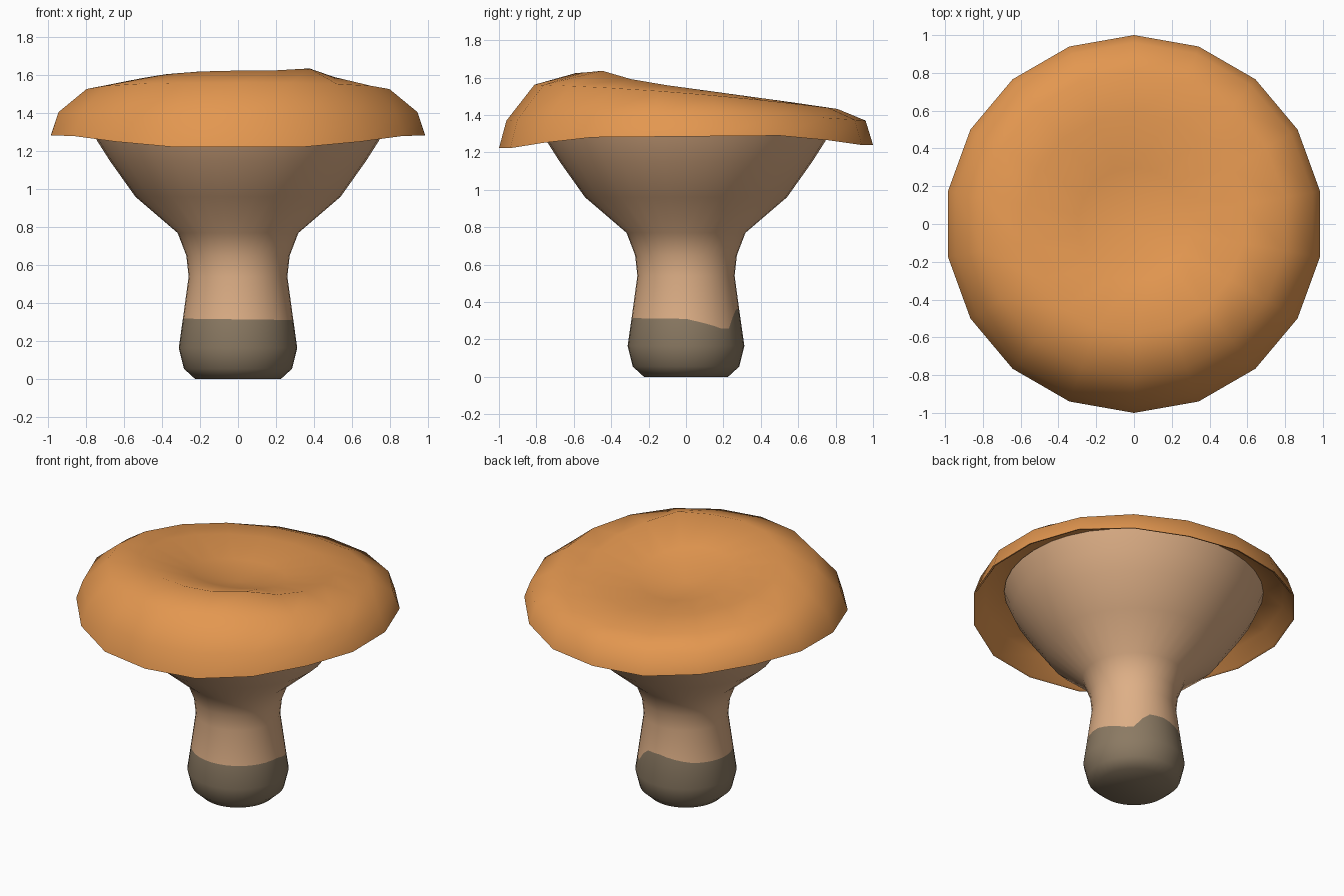
import bpy, math

if "Cube" in bpy.data.objects:
    bpy.data.objects.remove(bpy.data.objects["Cube"])


def material(name, rgb):
    m = bpy.data.materials.new(name)
    m.diffuse_color = (*rgb, 1)
    m.use_nodes = True
    m.node_tree.nodes["Principled BSDF"].inputs["Base Color"].default_value = m.diffuse_color
    return m


ORANGE = material("cap orange", (0.77, 0.31, 0.08))
TAN = material("stem tan", (0.73, 0.43, 0.24))
EARTH = material("earthy brown", (0.26, 0.195, 0.125))


def lathe(name, rings, sides, mats, start=None, end=None, earth_rows=0, phase=0.0):
    """Loft rings; each ring is a function angle -> (radius, z).
    start / end: None = open, 'flat' = ngon, number = fan to that centre height."""
    verts, faces, idx = [], [], []
    angles = [phase + 2 * math.pi * i / sides for i in range(sides)]
    for ring in rings:
        for a in angles:
            r, z = ring(a)
            verts.append((r * math.cos(a), r * math.sin(a), z))
    for j in range(len(rings) - 1):
        for i in range(sides):
            k = (i + 1) % sides
            faces.append((j * sides + i, j * sides + k, (j + 1) * sides + k, (j + 1) * sides + i))
            idx.append(1 if j < earth_rows else 0)
    if start == 'flat':
        faces.append(tuple(reversed(range(sides))))
        idx.append(1 if earth_rows else 0)
    if end is not None:
        verts.append((0, 0, end))
        base = (len(rings) - 1) * sides
        for i in range(sides):
            faces.append((base + i, base + (i + 1) % sides, len(verts) - 1))
            idx.append(0)
    me = bpy.data.meshes.new(name)
    me.from_pydata(verts, [], faces)
    for m in mats:
        me.materials.append(m)
    for p, n in zip(me.polygons, idx):
        p.material_index = n
    ob = bpy.data.objects.new(name, me)
    bpy.context.collection.objects.link(ob)
    bpy.ops.object.select_all(action='DESELECT')
    ob.select_set(True)
    bpy.context.view_layer.objects.active = ob
    bpy.ops.object.shade_smooth_by_angle(angle=math.radians(60))
    return ob


# Cap: wavy rim, crown raised at the front and dented in the middle
def rim(a):
    c2 = math.cos(a) ** 2
    side = min(1, max(0, (c2 - 0.12) / 0.6))
    return 1.231 + 0.009 * math.sin(a) + 0.054 * side


def crown(a):
    d = math.degrees(math.atan2(math.sin(a + math.radians(50)), math.cos(a + math.radians(50))))
    return 0.585, 1.545 - 0.08 * math.sin(a) + 0.03 * max(0, 1 - abs(d) / 25)


cap_rings = [
    lambda a: (0.76, 1.40 - 0.02 * math.sin(a)),          # underside
    lambda a: (0.93, 1.35 + 0.03 * math.cos(a) ** 2),
    lambda a: (0.985, rim(a) + 0.005),
    lambda a: (1.0, rim(a)),                              # outer rim
    lambda a: (0.96, 1.37 + 0.037 * math.cos(a) ** 2),
    lambda a: (0.81, 1.497 - 0.065 * math.sin(a) + 0.02 * math.cos(a) ** 2),
    crown,
    lambda a: (0.30, 1.485 - 0.05 * math.sin(a)),
]
lathe("mushroom_cap", cap_rings, 18, [ORANGE], end=1.43, phase=math.radians(10))

# Stem: earthy foot with an uneven upper edge, flaring under the cap
profile = [(0.225, 0), (0.285, 0.055), (0.312, 0.165), (0.29, 0.32), (0.26, 0.54), (0.272, 0.65),
           (0.318, 0.77), (0.54, 0.96), (0.675, 1.15), (0.745, 1.26), (0.80, 1.39)]
edge = [(0, 0.31), (25, 0.28), (48, 0.245), (66, 0.36), (90, 0.365), (135, 0.33),
        (180, 0.32), (270, 0.315), (360, 0.31)]


def foot_edge(a):
    d = math.degrees(a) % 360
    for (d0, z0), (d1, z1) in zip(edge, edge[1:]):
        if d0 <= d <= d1:
            z = z0 + (z1 - z0) * (d - d0) / (d1 - d0)
            return 0.29 - 0.14 * (z - 0.32), z


stem_rings = [(lambda a, p=p: p) for p in profile]
stem_rings[3] = foot_edge
lathe("mushroom_stem", stem_rings, 36, [TAN, EARTH], start='flat', earth_rows=3)
